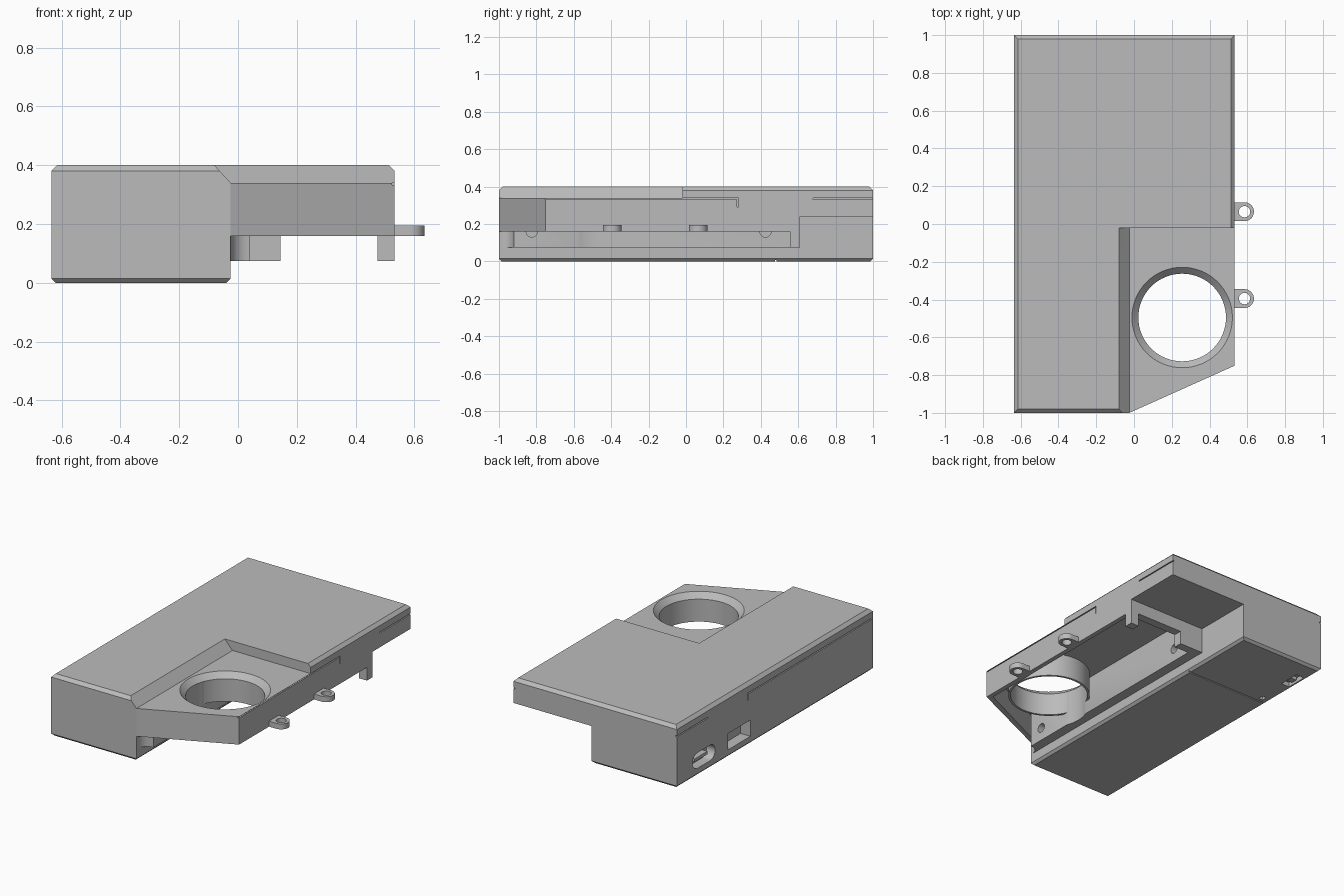
import bpy, bmesh, math

cube = bpy.data.objects.get("Cube")
if cube:
    bpy.data.objects.remove(cube, do_unlink=True)

grey = bpy.data.materials.new("plain grey")
grey.use_nodes = True
COLOUR = (0.5, 0.5, 0.5, 1)
grey.diffuse_color = COLOUR
grey.node_tree.nodes["Principled BSDF"].inputs["Base Color"].default_value = COLOUR


def loft(name, rings):
    """Solid through stacked outlines: rings = [(outline, z), ...]"""
    bm = bmesh.new()
    loops = [[bm.verts.new((x, y, z)) for x, y in pts] for pts, z in rings]
    n = len(loops[0])
    bm.faces.new(loops[0][::-1])
    bm.faces.new(loops[-1])
    for a, b in zip(loops, loops[1:]):
        for i in range(n):
            j = (i + 1) % n
            bm.faces.new((a[i], a[j], b[j], b[i]))
    bmesh.ops.recalc_face_normals(bm, faces=bm.faces)
    mesh = bpy.data.meshes.new(name)
    bm.to_mesh(mesh)
    bm.free()
    mesh.materials.append(grey)
    ob = bpy.data.objects.new(name, mesh)
    bpy.context.collection.objects.link(ob)
    return ob


def rect(x0, x1, y0, y1):
    return [(x0, y0), (x1, y0), (x1, y1), (x0, y1)]


def circle(cx, cy, r, n=64):
    return [(cx + r * math.cos(2 * math.pi * i / n), cy + r * math.sin(2 * math.pi * i / n))
            for i in range(n)]


def prism(name, outline, z0, z1):
    return loft(name, [(outline, z0), (outline, z1)])


def box(name, x0, x1, y0, y1, z0, z1):
    return prism(name, rect(x0, x1, y0, y1), z0, z1)


def cut(target, *cutters):
    """Subtract cutters from target and bake the result"""
    for c in cutters:
        mod = target.modifiers.new("cut", "BOOLEAN")
        mod.operation, mod.solver, mod.object = "DIFFERENCE", "EXACT", c
    graph = bpy.context.evaluated_depsgraph_get()
    mesh = bpy.data.meshes.new_from_object(target.evaluated_get(graph))
    target.modifiers.clear()
    target.data = mesh


helpers = []


def helper(ob):
    helpers.append(ob)
    return ob


L, I, R = -0.635, -0.025, 0.533      # outer left, inner step, outer right
T, D = 0.34, 0.16                    # deck top and skirt bottom
FX, FY = 0.255, -0.495               # round opening centre

# Tall case with a chamfered base
low = rect(L + 0.015, I - 0.015, -0.985, 0.985)
full = rect(L, I, -1, 1)
case = loft("tall_case", [(low, 0), (full, 0.015), (full, T)])

# Lid in two sections with bevelled rims
loft("lid_front", [(rect(L, I, -1, -0.02), T),
                   (rect(L, -0.062, -1, -0.02), 0.38),
                   (rect(L + 0.02, -0.08, -0.98, -0.02), 0.4)])
wide = rect(L, R, -0.02, 1)
loft("lid_back", [(wide, T), (wide, 0.38),
                  (rect(L + 0.02, R - 0.02, -0.02, 0.98), 0.4)])

# Side bay: skirted shell, open underneath
shell = prism("side_bay", [(I, -1), (R, -0.75), (R, 0.61), (I, 0.61)], D, T)
cavity = helper(prism("cavity_cutter",
                      [(I + 0.005, -0.965), (R - 0.03, -0.725), (R - 0.03, 0.555), (I + 0.005, 0.555)],
                      0.1, 0.31))
bore = helper(prism("bore_cutter", circle(FX, FY, 0.232), 0, 0.5))
sink = helper(loft("countersink_cutter", [(circle(FX, FY, 0.232), 0.305),
                                          (circle(FX, FY, 0.266), T),
                                          (circle(FX, FY, 0.266), T + 0.03)]))
back = box("rear_overhang", I, R, 0.61, 1, 0.24, T)

# Collar under the round opening
collar = prism("opening_collar", circle(FX, FY, 0.246), D, 0.315)
cut(collar, bore, sink)

# Inner rail with a rounded front and two cross holes
curve = [(0.04 - 0.065 * math.sin(math.radians(a)), -0.92 - 0.065 * (1 - math.cos(math.radians(a))))
         for a in range(0, 91, 15)]
rail = prism("inner_rail", curve + [(I, 0.61), (0.04, 0.61)], 0.075, 0.312)
holes = []
for y in (-0.825, 0.425):
    h = helper(prism("rail_hole_cutter", circle(0, 0, 0.03, 24), -0.045, 0.2))
    h.rotation_euler = (0, math.pi / 2, 0)
    h.location = (0.03, y, D)
    holes.append(h)

# Legs at the back of the bay
for name, x0, x1 in (("inner_leg", 0.04, 0.145), ("outer_leg", 0.475, R)):
    box(name, x0, x1, 0.555, 0.61, 0.075, 0.25)

# Mounting lugs
for y, name in ((0.065, "back_lug"), (-0.395, "front_lug")):
    arc = [(0.585 + 0.05 * math.cos(math.radians(a)), y + 0.05 * math.sin(math.radians(a)))
           for a in range(-90, 91, 10)]
    lug = prism(name, arc + [(R - 0.01, y + 0.05), (R - 0.01, y - 0.05)], D, 0.195)
    cut(lug, helper(prism("lug_hole_cutter", circle(0.585, y, 0.03, 32), 0.1, 0.3)))

# Seam slots under the lid, mirrored on both sides
seams = []
for x in (L, R):
    for y0, y1, z0 in ((-0.98, 0.28, 0.332), (0.272, 0.28, 0.29),
                       (0.68, 1.01, 0.332)):
        seams.append(helper(box("seam_cutter", x - 0.01, x + 0.01, y0, y1, z0, 0.339)))

# Ports in the outer side: rounded socket and square socket
slot = []
for cy, start in ((0.79, -90), (0.66, 90)):
    slot += [(0.05 * math.sin(math.radians(a)), cy + 0.05 * math.cos(math.radians(a)))
             for a in range(start, start + 181, 15)]
socket = helper(prism("socket_cutter", slot, -0.06, 0.06))
socket.rotation_euler = (0, math.pi / 2, 0)
socket.location = (L, 0, 0.1)
port = helper(box("port_cutter", L - 0.05, L + 0.07, 0.25, 0.48, 0.05, 0.155))

# Underside details: cover seam, reset hole and switch slot
under = [helper(box("cover_seam_cutter", L - 0.1, I + 0.1, 0.476, 0.484, -0.01, 0.008)),
         helper(box("reset_cutter", -0.59, -0.56, 0.505, 0.54, -0.02, 0.04)),
         helper(box("switch_cutter", -0.61, -0.55, 0.73, 0.87, -0.02, 0.03))]

bpy.context.view_layer.update()
cut(case, socket, port, *under, *seams[:3])
cut(shell, cavity, bore, sink, *seams[3:5])
cut(back, seams[5])
cut(rail, bore, sink, *holes)
box("socket_tongue", L + 0.02, L + 0.07, 0.66, 0.79, 0.085, 0.105)
box("switch_knob", -0.6, -0.56, 0.77, 0.81, 0.008, 0.04)

for h in helpers:
    bpy.data.objects.remove(h, do_unlink=True)

# Smooth the round walls, keep the edges crisp
bpy.ops.object.select_all(action="DESELECT")
for ob in bpy.context.scene.objects:
    if ob.type == "MESH":
        ob.select_set(True)
        bpy.context.view_layer.objects.active = ob
bpy.ops.object.shade_smooth_by_angle(angle=math.radians(30))
